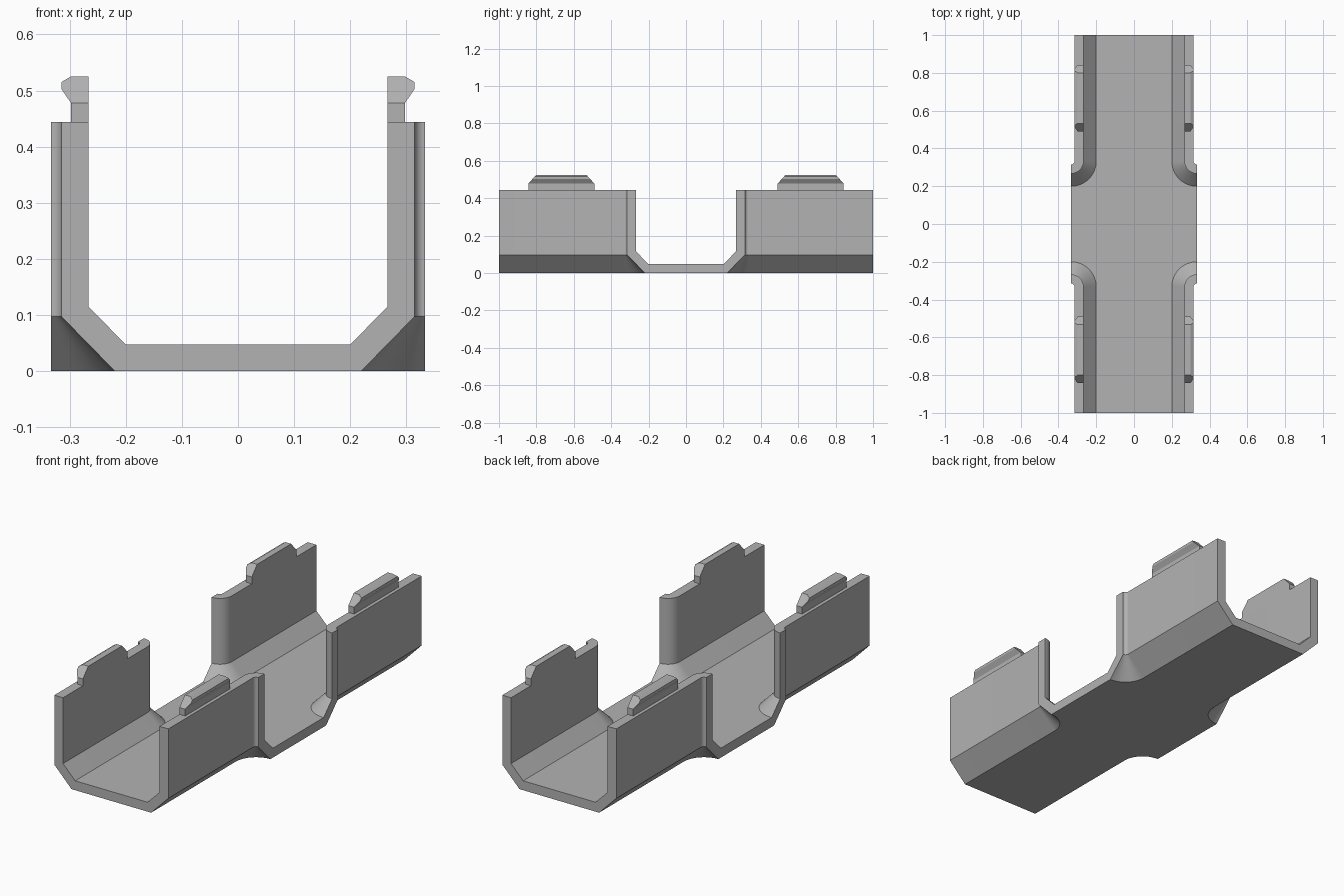
import bpy, bmesh, math

if "Cube" in bpy.data.objects:
    bpy.data.objects.remove(bpy.data.objects["Cube"])

grey = bpy.data.materials.new("plain grey")
grey.diffuse_color = (0.45, 0.45, 0.45, 1)
grey.use_nodes = True
grey.node_tree.nodes["Principled BSDF"].inputs["Base Color"].default_value = grey.diffuse_color

C = 0.333      # centre of the corner bends (x and y)
STEPS = 14     # segments in each bend


def finish(name, bm):
    """Turn one quarter into an object mirrored across x and y."""
    bmesh.ops.remove_doubles(bm, verts=bm.verts[:], dist=1e-5)
    bmesh.ops.recalc_face_normals(bm, faces=bm.faces[:])
    mesh = bpy.data.meshes.new(name)
    bm.to_mesh(mesh)
    bm.free()
    mesh.materials.append(grey)
    ob = bpy.data.objects.new(name, mesh)
    bpy.context.collection.objects.link(ob)
    bpy.ops.object.select_all(action='DESELECT')
    ob.select_set(True)
    bpy.context.view_layer.objects.active = ob
    bpy.ops.object.shade_smooth_by_angle(angle=math.radians(25))
    mirror = ob.modifiers.new("mirror", 'MIRROR')
    mirror.use_axis = (True, True, False)
    mirror.use_clip = True
    mirror.merge_threshold = 0.0005
    return ob


# Channel: wall section (bend radius, height) swept along the side and
# around the flared corner, from the underside edge to the floor edge
section = [(0.113, 0), (0.018, 0.097), (0.018, 0.444),
           (0.066, 0.444), (0.066, 0.115), (0.133, 0.047)]
bm = bmesh.new()


def ring(point):
    return [bm.verts.new((*point(r), z)) for r, z in section]


rings = [ring(lambda r: (C - r, 1.0))]
for i in range(STEPS + 1):
    a = math.pi / 2 * i / STEPS
    rings.append(ring(lambda r: (C - r * math.cos(a), C - r * math.sin(a))))
for a, b in zip(rings, rings[1:]):
    for k in range(len(section) - 1):
        bm.faces.new((a[k], a[k + 1], b[k + 1], b[k]))

# Floor plate, top and underside, plus its end and side edges
edges = []
for k, z in ((0, 0), (5, 0.047)):
    end = bm.verts.new((0, 1, z))
    mid = bm.verts.new((0, 0, z))
    side = bm.verts.new((C, 0, z))
    bm.faces.new([end] + [r[k] for r in rings] + [side, mid])
    edges.append((end, side))
(end0, side0), (end1, side1) = edges
bm.faces.new(rings[0] + [end1, end0])
bm.faces.new(rings[-1] + [side1, side0])
finish("channel", bm)

# Clips: upright tab with a hooked head whose ends slope inward
Y0, Y1, NECK = 0.49, 0.843, 0.478
tab = [(0.267, 0.444), (0.298, 0.444), (0.298, NECK), (0.267, NECK)]
head = [(0.267, NECK), (0.298, NECK), (0.315, 0.503),
        (0.315, 0.515), (0.298, 0.525), (0.267, 0.525)]
bm = bmesh.new()
for profile, skip in ((tab, 2), (head, 0)):
    near, far = [], []
    for x, z in profile:
        slope = max(0, z - NECK) * 0.9
        near.append(bm.verts.new((x, Y0 + slope, z)))
        far.append(bm.verts.new((x, Y1 - slope, z)))
    bm.faces.new(near)
    bm.faces.new(far)
    n = len(profile)
    for k in range(n):
        if k != skip:   # the shared neck stays open
            j = (k + 1) % n
            bm.faces.new((near[k], near[j], far[j], far[k]))
finish("clips", bm)
